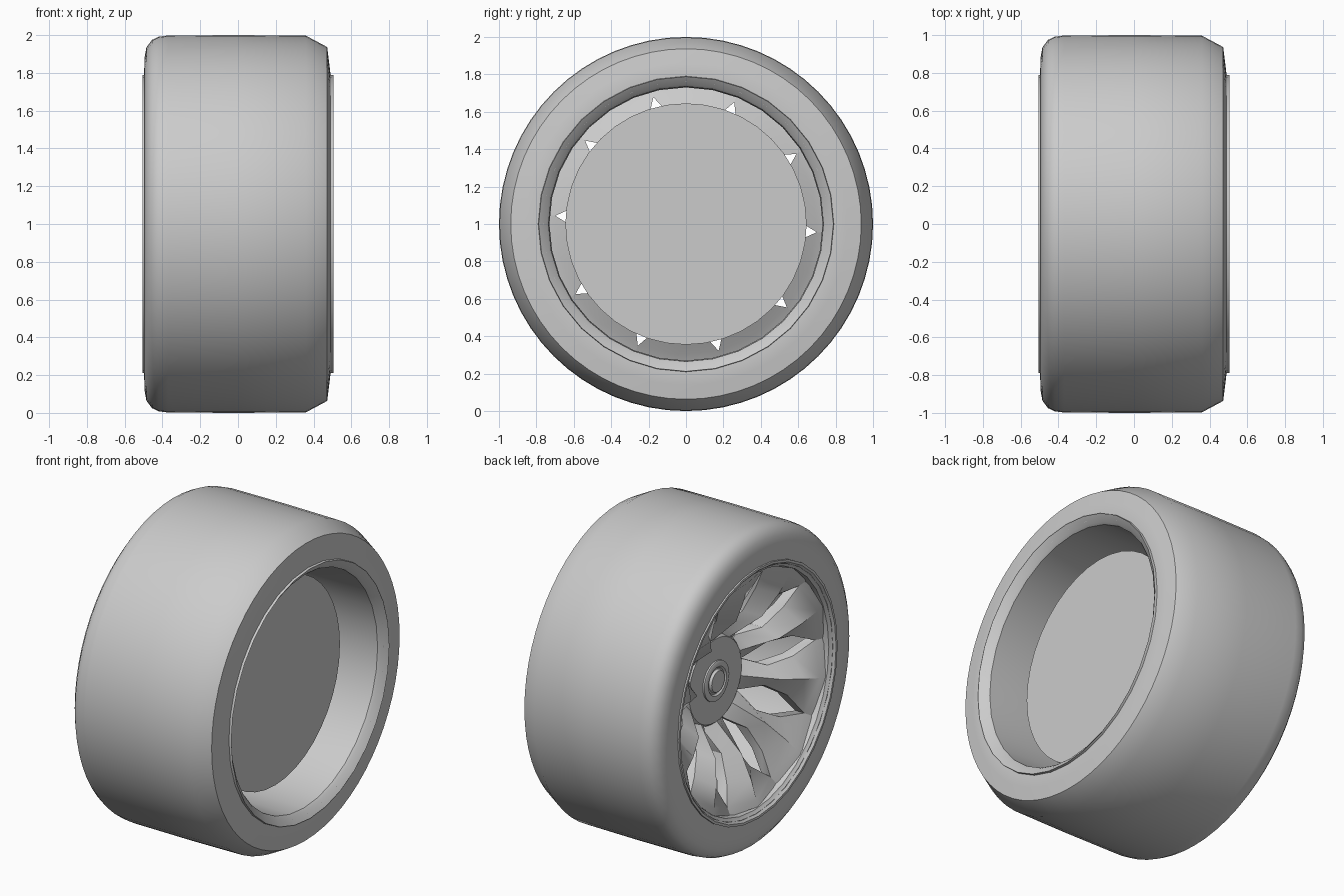
import bpy, bmesh, math

old = bpy.data.objects.get("Cube")
if old:
    bpy.data.objects.remove(old, do_unlink=True)

GREY = (0.6, 0.6, 0.6, 1)
mat = bpy.data.materials.new("plain grey")
mat.use_nodes = True
mat.diffuse_color = GREY
mat.node_tree.nodes["Principled BSDF"].inputs["Base Color"].default_value = GREY


def polar(x, r, deg):
    a = math.radians(deg)
    return (x, r * math.cos(a), 1 + r * math.sin(a))


def finish(bm, name, smooth):
    bmesh.ops.recalc_face_normals(bm, faces=bm.faces)
    mesh = bpy.data.meshes.new(name)
    bm.to_mesh(mesh)
    bm.free()
    mesh.materials.append(mat)
    ob = bpy.data.objects.new(name, mesh)
    bpy.context.collection.objects.link(ob)
    bpy.ops.object.select_all(action="DESELECT")
    ob.select_set(True)
    bpy.context.view_layer.objects.active = ob
    bpy.ops.object.shade_smooth_by_angle(angle=math.radians(smooth))


def lathe(name, profile, sides, closed=False, smooth=35):
    """Spin an (x, radius) profile around the axle; radius 0 becomes a pole."""
    bm = bmesh.new()
    rings = [[bm.verts.new(polar(x, r, 360 * i / sides)) for i in range(sides)]
             for x, r in profile]
    pairs = list(zip(rings, rings[1:]))
    if closed:
        pairs.append((rings[-1], rings[0]))
    for a, b in pairs:
        for i in range(sides):
            j = (i + 1) % sides
            bm.faces.new((a[i], a[j], b[j], b[i]))
    bmesh.ops.remove_doubles(bm, verts=bm.verts, dist=0.0001)
    finish(bm, name, smooth)


# Tyre with a rounded outer shoulder and a bevelled inner shoulder
lathe("tyre", [(-0.49, 0.76), (-0.497, 0.8), (-0.495, 0.88), (-0.485, 0.935),
               (-0.455, 0.975), (-0.42, 0.992), (-0.37, 0.998), (0, 1.0),
               (0.36, 0.997), (0.472, 0.937), (0.482, 0.86),
               (0.49, 0.79), (0.485, 0.76)], 64, smooth=50)

# Rim barrel with a flared lip at each end
lathe("rim_barrel", [(-0.48, 0.79), (-0.505, 0.79), (-0.505, 0.775),
                     (-0.485, 0.76), (-0.475, 0.745), (-0.3, 0.73),
                     (0.3, 0.73), (0.46, 0.735), (0.475, 0.747),
                     (0.505, 0.788), (0.48, 0.792),
                     (0.44, 0.765), (-0.44, 0.765)], 32, closed=True)

# Flat disc behind the spokes
lathe("brake_disc", [(0.26, 0), (0.26, 0.645), (0.25, 0.645), (0.25, 0)], 40)

# Recessed hub with a stepped centre cap
lathe("hub", [(-0.1, 0), (-0.1, 0.26), (-0.19, 0.275), (-0.205, 0.262),
              (-0.205, 0)], 32)
lathe("centre_cap", [(-0.195, 0.125), (-0.215, 0.125), (-0.22, 0.115),
                     (-0.22, 0.09), (-0.21, 0.08), (-0.21, 0.072),
                     (-0.225, 0.065), (-0.225, 0)], 24)

# Ten ridged spokes: radius, half angle, ridge x, front edge x, back x
SPOKES = 10
sections = [(0.24, 18, -0.18, -0.16, -0.1),
            (0.31, 17, -0.25, -0.18, -0.13),
            (0.43, 8, -0.37, -0.27, -0.19),
            (0.58, 11.5, -0.43, -0.34, -0.27),
            (0.70, 18, -0.46, -0.41, -0.35),
            (0.745, 18, -0.47, -0.44, -0.37)]
bm = bmesh.new()
for k in range(SPOKES):
    mid = 14.4 + 360 / SPOKES * k
    loops = []
    for r, half, ridge, edge, back in sections:
        points = [(ridge, 0), (edge, half), (back, half), (back, 0),
                  (back, -half), (edge, -half)]
        loops.append([bm.verts.new(polar(x, r, mid + a)) for x, a in points])
    for a, b in zip(loops, loops[1:]):
        for i in range(len(a)):
            j = (i + 1) % len(a)
            bm.faces.new((a[i], a[j], b[j], b[i]))
    bm.faces.new(loops[0])
    bm.faces.new(loops[-1])
finish(bm, "spokes", 30)
